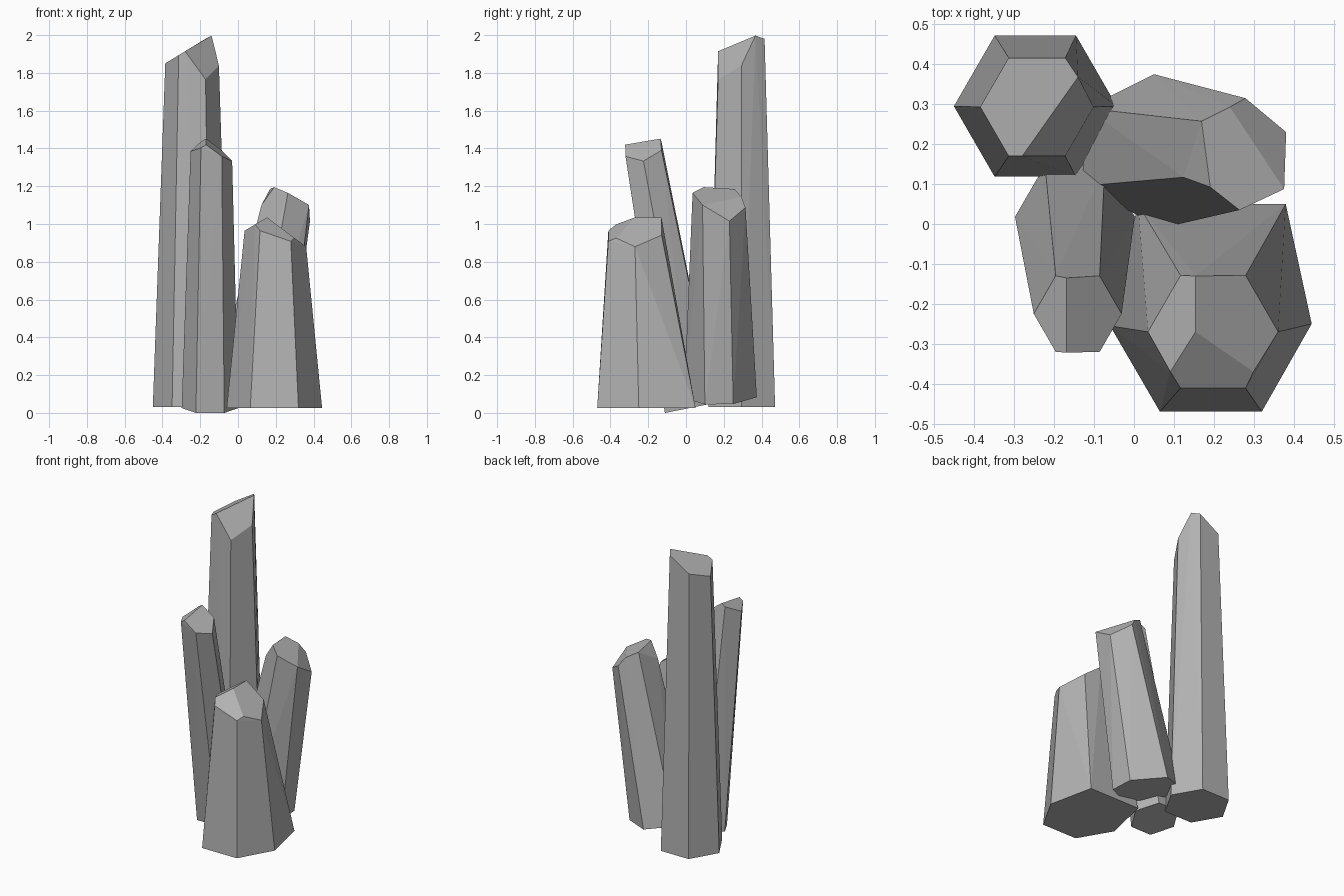
import bpy, bmesh
from math import cos, sin, pi
from mathutils import Vector

if "Cube" in bpy.data.objects:
    bpy.data.objects.remove(bpy.data.objects["Cube"])

grey = bpy.data.materials.new("crystal_grey")
grey.diffuse_color = (0.45, 0.45, 0.45, 1)
grey.use_nodes = True
grey.node_tree.nodes["Principled BSDF"].inputs["Base Color"].default_value = grey.diffuse_color


def hexagon(cx, cy, r):
    """Six plan points, counter-clockwise from +x."""
    return [(cx + r * cos(i * pi / 3), cy + r * sin(i * pi / 3)) for i in range(6)]


def crystal(name, base, base_z, top, ridge, planes):
    """Six-sided shaft; the tip follows planes (point, slope x, slope y) meeting at the ridge."""
    def tip_z(x, y):
        return min(p[2] + gx * (x - p[0]) + gy * (y - p[1]) for p, gx, gy in planes)

    bm = bmesh.new()
    for x, y in base:
        bm.verts.new((x, y, base_z(x, y)))
    for x, y in top + ridge:
        bm.verts.new((x, y, tip_z(x, y)))
    hull = bmesh.ops.convex_hull(bm, input=bm.verts[:])
    bmesh.ops.delete(bm, geom=[v for v in bm.verts if not v.link_faces], context='VERTS')
    bmesh.ops.dissolve_limit(bm, angle_limit=0.03, verts=bm.verts[:], edges=bm.edges[:])
    bmesh.ops.recalc_face_normals(bm, faces=bm.faces[:])

    mesh = bpy.data.meshes.new(name)
    bm.to_mesh(mesh)
    bm.free()
    mesh.materials.append(grey)
    bpy.context.collection.objects.link(bpy.data.objects.new(name, mesh))


# Tall upright crystal, back left
crystal("tall_crystal", hexagon(-0.247, 0.295, 0.204), lambda x, y: 0.03,
        hexagon(-0.243, 0.293, 0.142),
        [(-0.14, 0.368), (-0.28, 0.17)],
        [((-0.14, 0.37, 2.0), 0.61, 0.0),
         ((-0.14, 0.37, 2.0), -1.386, 1.395)])

# Wide short crystal, front right, with its foot drawn out to the back
crystal("wide_crystal",
        [(0.445, -0.25), (0.38, 0.05), (0.01, 0.05),
         (-0.06, -0.255), (0.065, -0.47), (0.32, -0.47)], lambda x, y: 0.027,
        hexagon(0.198, -0.27, 0.163),
        [(0.154, -0.13), (0.154, -0.27), (0.091, -0.37), (0.299, -0.37)],
        [((0.154, -0.27, 1.035), -0.75, 0.0),
         ((0.154, -0.27, 1.035), 0.59, 0.0),
         ((0.154, -0.27, 1.035), -0.346, 0.59)])

# Crystal leaning to the right, back right
crystal("right_leaning_crystal",
        [(0.25, 0.1), (0.24, 0.25), (0.05, 0.375),
         (-0.12, 0.29), (-0.13, 0.095), (0.07, -0.01)],
        lambda x, y: 0.045 - 0.19 * (x - 0.25),
        [(0.376, 0.0875), (0.381, 0.23), (0.279, 0.315),
         (0.169, 0.2575), (0.124, 0.117), (0.264, 0.035)],
        [(0.191, 0.0925), (0.24, 0.293)],
        [((0.169, 0.2575, 1.185), -0.513, -0.129),
         ((0.24, 0.29, 1.147), -1.175, -0.562),
         ((0.169, 0.2575, 1.185), 1.467, 0.135)])

# Slim crystal leaning forward, front left
crystal("front_leaning_crystal", hexagon(-0.148, 0.018, 0.15),
        lambda x, y: 0.022 + 0.2 * y,
        hexagon(-0.141, -0.225, 0.11),
        [(-0.169, -0.135), (-0.169, -0.322)],
        [((-0.169, -0.3225, 1.42), -0.75, 0.17),
         ((-0.169, -0.3225, 1.42), 0.63, 0.17)])
